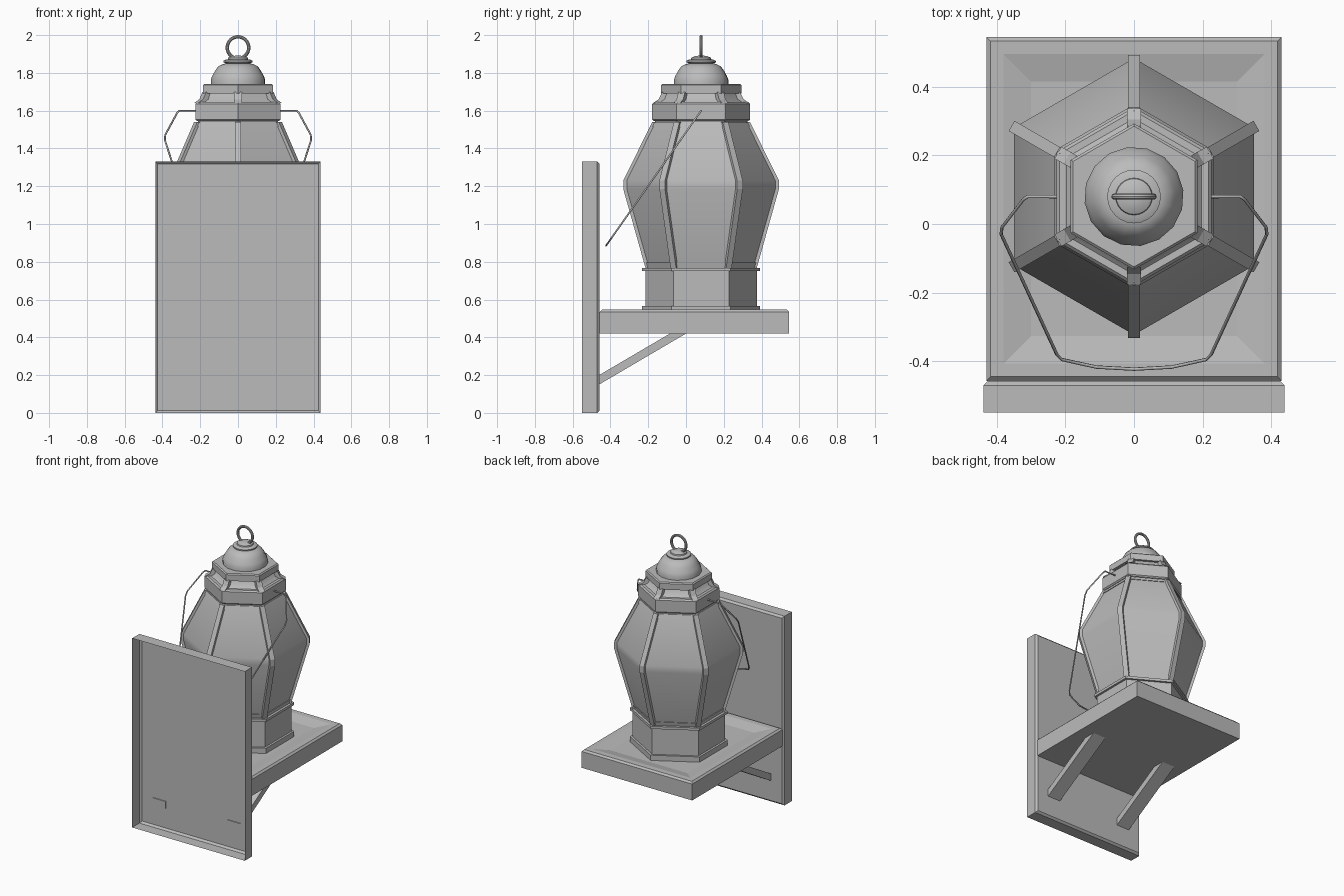
import bpy, bmesh
from math import cos, sin, pi, radians
from mathutils import Vector

if "Cube" in bpy.data.objects:
    bpy.data.objects.remove(bpy.data.objects["Cube"], do_unlink=True)

grey = bpy.data.materials.new("plain_grey")
grey.use_nodes = True
grey.diffuse_color = (0.5, 0.5, 0.5, 1)
bsdf = next(n for n in grey.node_tree.nodes if n.type == "BSDF_PRINCIPLED")
bsdf.inputs["Base Color"].default_value = (0.5, 0.5, 0.5, 1)

CY = 0.08  # lantern axis in y


def finish(obj, smooth=False):
    obj.data.materials.append(grey)
    if smooth:
        bpy.ops.object.select_all(action="DESELECT")
        obj.select_set(True)
        bpy.context.view_layer.objects.active = obj
        bpy.ops.object.shade_smooth_by_angle(angle=radians(35))
    return obj


def loft(name, rings, cap_start=True, cap_end=True, smooth=False):
    """Skin a stack of closed rings of points."""
    bm = bmesh.new()
    loops = [[bm.verts.new(p) for p in ring] for ring in rings]
    n = len(loops[0])
    for a, b in zip(loops, loops[1:]):
        for i in range(n):
            j = (i + 1) % n
            bm.faces.new((a[i], a[j], b[j], b[i]))
    if cap_start:
        bm.faces.new(loops[0][::-1])
    if cap_end:
        bm.faces.new(loops[-1])
    bmesh.ops.recalc_face_normals(bm, faces=bm.faces)
    mesh = bpy.data.meshes.new(name)
    bm.to_mesh(mesh)
    bm.free()
    obj = bpy.data.objects.new(name, mesh)
    bpy.context.collection.objects.link(obj)
    return finish(obj, smooth)


def turned(name, profile, sides=6):
    """Sided solid around the lantern axis from (radius, z) pairs."""
    angles = [pi / 6 + 2 * pi * k / sides for k in range(sides)]
    rings = [[(r * cos(a), CY + r * sin(a), z) for a in angles] for r, z in profile]
    return loft(name, rings, smooth=True)


def prism(name, outline, width, angle, centre):
    """Extrude a (radial, z) outline sideways, facing the given angle."""
    out = Vector((cos(angle), sin(angle), 0))
    side = Vector((-sin(angle), cos(angle), 0)) * width / 2
    rings = [[Vector(centre) + out * u + side * s + Vector((0, 0, z)) for u, z in outline]
             for s in (-1, 1)]
    return loft(name, rings)


def rect(inset, hx, y0, y1):
    x, a, b = hx - inset, y0 + inset, y1 - inset
    return [(-x, a), (x, a), (x, b), (-x, b)]


# Wall plate: a hollow tray, open towards the front
plate_rings = []
for y, inset in [(-0.55, 0), (-0.47, 0), (-0.457, 0.013)]:
    plate_rings.append([(x, y, z) for x, z in rect(inset, 0.438, 0, 1.33)])
loft("wall_plate", plate_rings, cap_start=False)

# Shelf with chamfered edge and sunken top panel
shelf_rings = []
for inset, z in [(0, 0.42), (0, 0.535), (0.012, 0.547), (0.05, 0.547), (0.13, 0.528)]:
    shelf_rings.append([(x, y, z) for x, y in rect(inset, 0.43, -0.457, 0.545)])
loft("shelf", shelf_rings)

# Diagonal brackets under the shelf
for label, x in (("left", 0.29), ("right", -0.29)):
    prism("bracket_" + label, [(-0.46, 0.15), (0.0, 0.42), (-0.085, 0.42), (-0.46, 0.20)],
          0.1, pi / 2, (x, 0, 0))

# Lantern foot
turned("foot_flange", [(0.312, 0.525), (0.312, 0.565), (0.295, 0.565)])
turned("foot", [(0.295, 0.55), (0.295, 0.755)])
turned("foot_collar", [(0.312, 0.75), (0.312, 0.768), (0.29, 0.768)])

# Faceted body with its rails and corner ribs
body = [(0.285, 0.765), (0.403, 1.185), (0.403, 1.23), (0.25, 1.54)]
turned("lantern_body", body)
turned("lower_rail", [(0.292, 0.766), (0.30, 0.795), (0.28, 0.795)])
turned("upper_rail", [(0.268, 1.515), (0.257, 1.538), (0.24, 1.538)])
rib = [(r + 0.009, z) for r, z in body] + [(r - 0.03, z) for r, z in reversed(body)]
cap_rib = [(0.256, 1.64), (0.225, 1.66), (0.205, 1.70), (0.16, 1.70), (0.16, 1.64)]
for k in range(6):
    angle = pi / 6 + k * pi / 3
    prism(f"corner_rib_{k + 1}", rib, 0.034, angle, (0, CY, 0))
    prism(f"cap_rib_{k + 1}", cap_rib, 0.04, angle, (0, CY, 0))

# Stepped hexagonal cap
turned("cap_seat", [(0.245, 1.53), (0.245, 1.56)])
turned("cap_band", [(0.25, 1.545), (0.26, 1.553), (0.26, 1.635), (0.25, 1.645)])
turned("cap_neck", [(0.235, 1.64), (0.205, 1.66), (0.19, 1.70)])
turned("cap_crown", [(0.213, 1.692), (0.213, 1.735), (0.205, 1.742)])

# Rounded dome and finial
turned("dome", [(0.145, 1.735), (0.145, 1.765), (0.137, 1.785), (0.12, 1.815),
                (0.105, 1.835), (0.085, 1.845), (0.06, 1.852)], 16)
turned("finial_disc", [(0.06, 1.848), (0.078, 1.856), (0.078, 1.864), (0.06, 1.872)], 24)
turned("finial_button", [(0.055, 1.868), (0.052, 1.88), (0.035, 1.888), (0.015, 1.891)], 24)

# Hanging ring
bpy.ops.mesh.primitive_torus_add(major_radius=0.057, minor_radius=0.009, major_segments=32,
                                 minor_segments=10, location=(0, CY, 1.934),
                                 rotation=(pi / 2, 0, 0))
bpy.context.object.name = "hanging_ring"
finish(bpy.context.object, True)

# Wire carrying handle, mirrored from half its path
half = [(0.22, 0.08), (0.31, 0.08), (0.322, 0.072), (0.385, -0.01), (0.387, -0.03),
        (0.225, -0.38), (0.21, -0.395), (0.11, -0.417), (0, -0.423)]
path = half + [(-x, y) for x, y in reversed(half[:-1])]
curve = bpy.data.curves.new("carrying_handle", "CURVE")
curve.dimensions = "3D"
curve.bevel_depth = 0.005
curve.bevel_resolution = 1
curve.use_fill_caps = True
spline = curve.splines.new("POLY")
spline.points.add(len(path) - 1)
for point, (x, y) in zip(spline.points, path):
    point.co = (x, y, 1.6 + (y - CY) * 1.42, 1)
handle = bpy.data.objects.new("carrying_handle", curve)
bpy.context.collection.objects.link(handle)
finish(handle)
